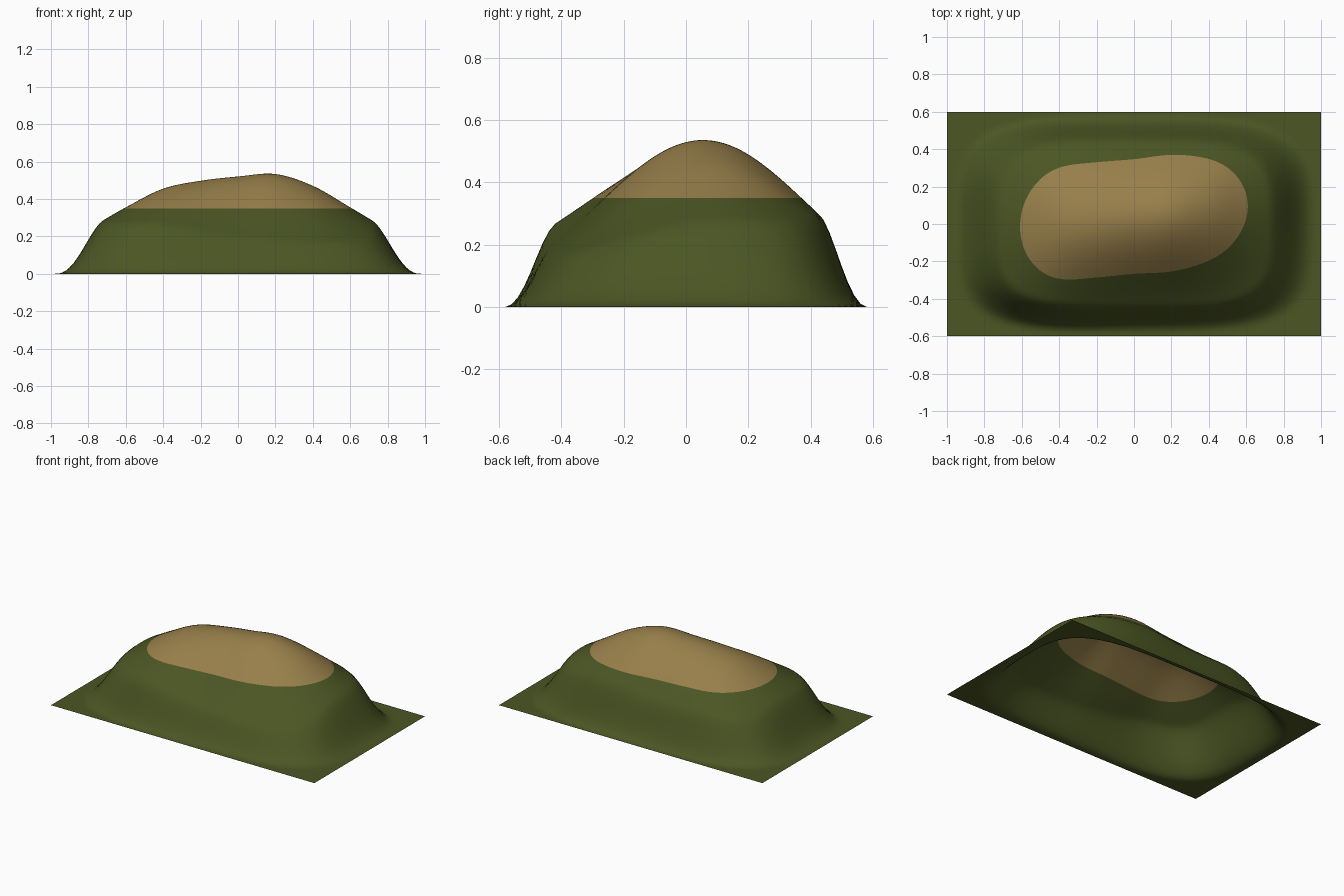
import bpy
import bmesh
import math

cube = bpy.data.objects.get("Cube")
if cube:
    bpy.data.objects.remove(cube, do_unlink=True)

HALF_X, HALF_Y = 1.0, 0.6
DIRT_LEVEL = 0.35

# Ridge heights at even steps along x
RIDGE = [0.13, 0.24, 0.355, 0.455, 0.497, 0.52, 0.533, 0.47, 0.355, 0.237, 0.135]


def make_material(name, color):
    mat = bpy.data.materials.new(name)
    mat.use_nodes = True
    mat.diffuse_color = color
    bsdf = mat.node_tree.nodes["Principled BSDF"]
    bsdf.inputs["Base Color"].default_value = color
    bsdf.inputs["Roughness"].default_value = 0.9
    return mat


def ridge_height(x):
    """Smooth curve through the ridge heights."""
    last = len(RIDGE) - 1
    s = (x + HALF_X) / (2 * HALF_X) * last
    i = max(0, min(int(s), last - 1))
    t = s - i
    a, b, c, d = (RIDGE[max(0, min(k, last))] for k in range(i - 1, i + 3))
    return b + 0.5 * t * (c - a + t * (2*a - 5*b + 4*c - d + t * (3*(b - c) + d - a)))


def foot_fade(u, v):
    """Ease to flat ground around a rounded rectangular foot."""
    reach = (abs(u)**3.8 + abs(v)**3.8) ** (1 / 3.8)
    t = max(0.0, min(1.0, (0.97 - reach) / 0.25))
    return t * t * (3 - 2 * t)


def hill_height(x, y):
    center = 0.04 + 0.09 * x
    width = 0.48 + 0.33 * (x - 0.15) ** 2
    bump = math.exp(-((y - center) / width) ** 2)
    return ridge_height(x) * bump * foot_fade(x / HALF_X, y / HALF_Y)


# Terrain sheet, shaped by the height rule
bm = bmesh.new()
bmesh.ops.create_grid(bm, x_segments=100, y_segments=60, size=1.0)
for v in bm.verts:
    v.co.x *= HALF_X
    v.co.y *= HALF_Y
    v.co.z = hill_height(v.co.x, v.co.y)

# Clean cut where grass gives way to bare earth
bmesh.ops.bisect_plane(bm, geom=bm.verts[:] + bm.edges[:] + bm.faces[:],
                       dist=1e-5, plane_co=(0, 0, DIRT_LEVEL), plane_no=(0, 0, 1))
for f in bm.faces:
    f.smooth = True
    f.material_index = int(f.calc_center_median().z > DIRT_LEVEL)

mesh = bpy.data.meshes.new("hill")
bm.to_mesh(mesh)
bm.free()
mesh.materials.append(make_material("grass_green", (0.07, 0.092, 0.017, 1)))
mesh.materials.append(make_material("earth_tan", (0.31, 0.212, 0.069, 1)))
hill = bpy.data.objects.new("hill", mesh)
bpy.context.collection.objects.link(hill)
